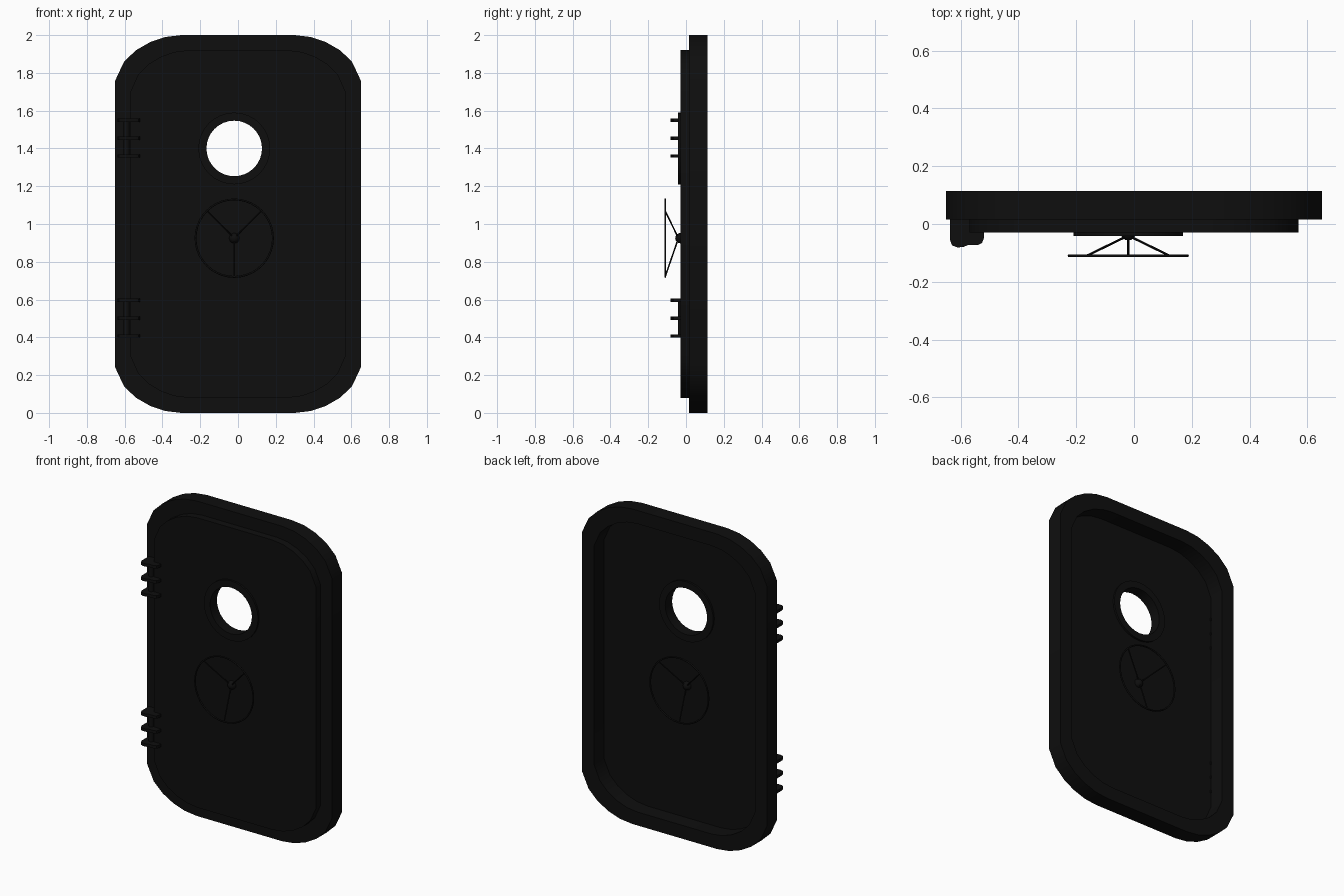
import bpy, bmesh, math
from mathutils import Vector

cube = bpy.data.objects.get("Cube")
if cube:
    bpy.data.objects.remove(cube, do_unlink=True)

black = bpy.data.materials.new("black_paint")
black.use_nodes = True
black.diffuse_color = (0.0045, 0.0045, 0.0045, 1)
black.node_tree.nodes["Principled BSDF"].inputs["Base Color"].default_value = black.diffuse_color

FRONT, BACK = -0.03, 0.015      # faces of the door panel
CX = -0.02                      # axis of window and wheels
WINDOW_Z, WHEEL_Z = 1.4, 0.925


def finish(name, bm):
    bmesh.ops.recalc_face_normals(bm, faces=bm.faces)
    mesh = bpy.data.meshes.new(name)
    bm.to_mesh(mesh)
    bm.free()
    mesh.materials.append(black)
    obj = bpy.data.objects.new(name, mesh)
    bpy.context.collection.objects.link(obj)
    bpy.ops.object.select_all(action='DESELECT')
    bpy.context.view_layer.objects.active = obj
    obj.select_set(True)
    bpy.ops.object.shade_smooth_by_angle(angle=math.radians(30))
    return obj


def slab(name, loops, start, depth):
    """Fill nested outlines (holes allowed) and extrude them by a vector."""
    bm = bmesh.new()
    edges = []
    for loop in loops:
        vs = [bm.verts.new(Vector(p) + Vector(start)) for p in loop]
        edges += [bm.edges.new((v, vs[i - 1])) for i, v in enumerate(vs)]
    bmesh.ops.triangle_fill(bm, edges=edges, use_beauty=True)
    out = bmesh.ops.extrude_face_region(bm, geom=bm.faces[:])
    moved = [g for g in out["geom"] if isinstance(g, bmesh.types.BMVert)]
    bmesh.ops.translate(bm, verts=moved, vec=Vector(depth))
    return finish(name, bm)


def door_outline(half_width, half_height):
    corner = [(0.65, 0.76), (0.603, 0.86), (0.54, 0.92),
              (0.465, 0.963), (0.385, 0.99), (0.30, 1.0)]
    quarter = [(x * half_width / 0.65, z * half_height) for x, z in corner]
    top = quarter + [(-x, z) for x, z in reversed(quarter)]
    full = top + [(x, -z) for x, z in reversed(top)]
    return [(x, 0, z + 1) for x, z in full]


def circle(radius, z, sides=32):
    steps = [2 * math.pi * i / sides for i in range(sides)]
    return [(CX + radius * math.cos(a), 0, z + radius * math.sin(a)) for a in steps]


def rod(name, a, b, radius, sides=8):
    a, b = Vector(a), Vector(b)
    bm = bmesh.new()
    bmesh.ops.create_cone(bm, cap_ends=True, segments=sides, radius1=radius,
                          radius2=radius, depth=(b - a).length)
    turn = (b - a).to_track_quat('Z', 'Y').to_matrix()
    bmesh.ops.rotate(bm, verts=bm.verts, matrix=turn)
    bmesh.ops.translate(bm, verts=bm.verts, vec=(a + b) / 2)
    return finish(name, bm)


# Raised frame and the panel covering its opening
slab("door_frame", [door_outline(0.65, 1.0), door_outline(0.565, 0.915)],
     (0, BACK, 0), (0, 0.1, 0))
slab("door_panel", [door_outline(0.57, 0.92), circle(0.147, WINDOW_Z)],
     (0, FRONT, 0), (0, BACK - FRONT, 0))

# Window rims and hand wheels on both faces
for side, face, out in (("front", FRONT, -1), ("back", BACK, 1)):
    slab(side + "_window_rim", [circle(0.19, WINDOW_Z), circle(0.147, WINDOW_Z)],
         (0, face, 0), (0, out * 0.012, 0))

    rim_y = face + out * 0.08
    bpy.ops.mesh.primitive_torus_add(
        location=(CX, rim_y, WHEEL_Z), rotation=(math.pi / 2, 0, 0),
        major_radius=0.205, minor_radius=0.005, major_segments=40, minor_segments=8)
    rim = bpy.context.object
    rim.name = side + "_wheel_rim"
    rim.data.materials.append(black)
    bpy.ops.object.shade_smooth()

    bm = bmesh.new()
    bmesh.ops.create_uvsphere(bm, u_segments=16, v_segments=10, radius=0.027)
    bmesh.ops.translate(bm, verts=bm.verts, vec=(CX, face, WHEEL_Z))
    finish(side + "_wheel_hub", bm)

    for label, degrees in (("left", 45), ("right", 135), ("lower", 270)):
        a = math.radians(degrees)
        tip = (CX + 0.203 * math.cos(a), rim_y, WHEEL_Z + 0.203 * math.sin(a))
        rod(f"{side}_wheel_{label}_spoke", (CX, face + out * 0.01, WHEEL_Z), tip, 0.004)

# Hinges: three knuckle plates on an upright pin
knuckle = [(-0.637, 0.02), (-0.637, -0.055), (-0.63, -0.074), (-0.612, -0.081),
           (-0.592, -0.08), (-0.575, -0.073), (-0.54, -0.073), (-0.526, -0.066),
           (-0.52, -0.05), (-0.52, -0.025), (-0.56, 0.0), (-0.56, 0.02)]
for label, middle in (("upper", 1.455), ("lower", 0.502)):
    for i in (-1, 0, 1):
        slab(f"{label}_hinge_plate", [[(x, y, 0) for x, y in knuckle]],
             (0, 0, middle + i * 0.095 - 0.009), (0, 0, 0.018))
    rod(f"{label}_hinge_pin", (-0.59, -0.027, middle - 0.1),
        (-0.59, -0.027, middle + 0.1), 0.016, 16)
